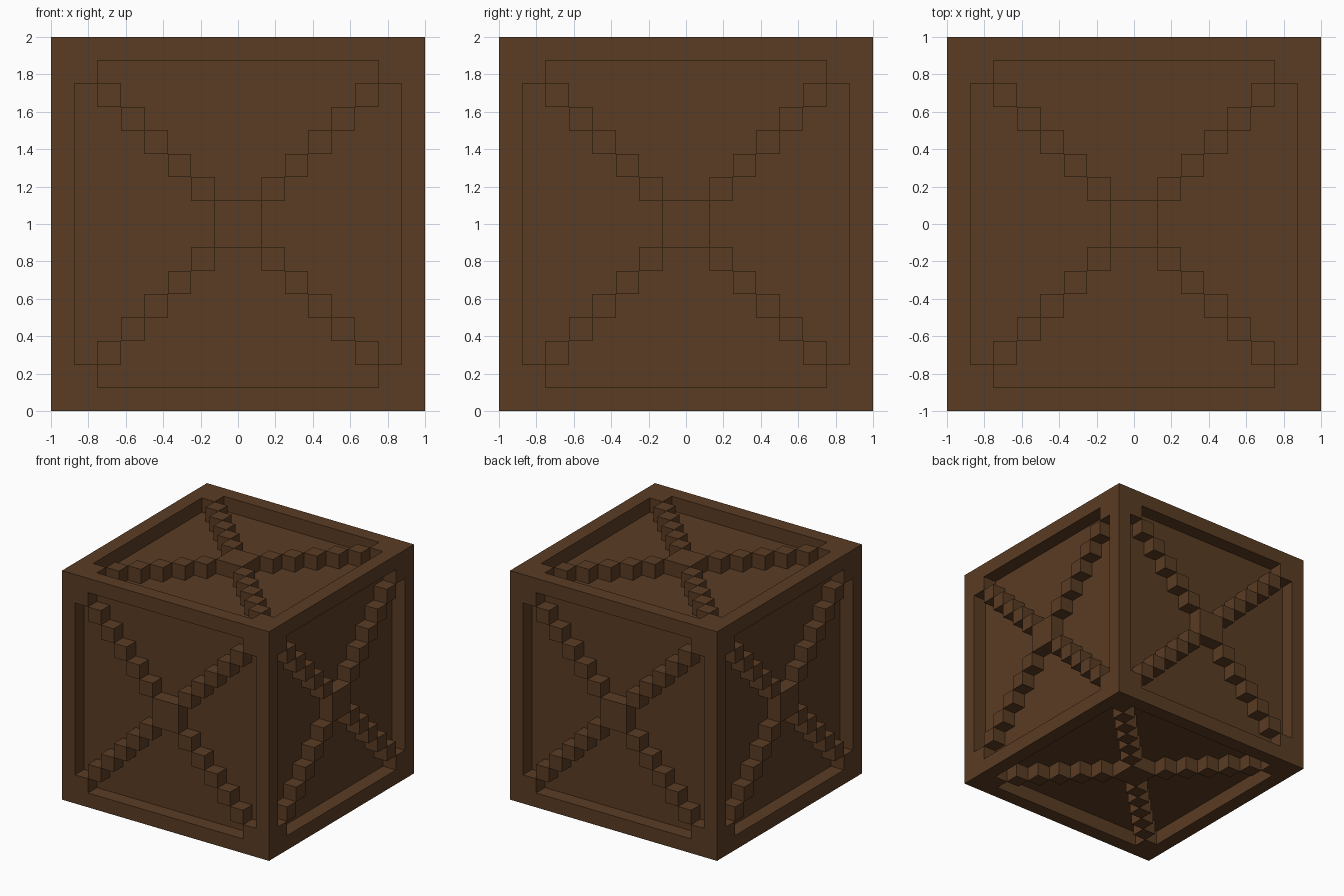
import bpy, bmesh, math
from mathutils import Matrix, Vector

cube = bpy.data.objects.get("Cube")
if cube:
    bpy.data.objects.remove(cube, do_unlink=True)

U = 0.125                      # one block of the 16 x 16 x 16 crate
CENTRE = Vector((0, 0, 1))

# Single wood colour
wood = bpy.data.materials.new("dark_brown_wood")
wood.use_nodes = True
colour = (0.102, 0.045, 0.017, 1)
wood.diffuse_color = colour
bsdf = wood.node_tree.nodes["Principled BSDF"]
bsdf.inputs["Base Color"].default_value = colour
bsdf.inputs["Roughness"].default_value = 0.9


def make_object(name, boxes, turn=Matrix.Identity(4)):
    """Join (centre, size) boxes into one flat-shaded object, turned about the crate centre."""
    bm = bmesh.new()
    for centre, size in boxes:
        bmesh.ops.create_cube(bm, size=1, matrix=Matrix.Translation(centre)
                              @ Matrix.Diagonal((*size, 1)))
    bm.transform(turn)
    mesh = bpy.data.meshes.new(name)
    bm.to_mesh(mesh)
    bm.free()
    mesh.materials.append(wood)
    obj = bpy.data.objects.new(name, mesh)
    obj.location = CENTRE
    bpy.context.collection.objects.link(obj)
    return obj


# Inner box whose sides are the recessed panels
make_object("inner_panels", [((0, 0, 0), (2 - 2 * U,) * 3)])

# Frame: four full-height posts, with rails fitted between them
edge = 1 - U / 2
span = 2 - 2 * U
beams = []
for a in (-edge, edge):
    for b in (-edge, edge):
        beams.append(((a, b, 0), (U, U, 2)))
        beams.append(((0, a, b), (span, U, U)))
        beams.append(((a, 0, b), (U, span, U)))
make_object("frame", beams)

# Stepped cross brace: a square hub and four diagonal arms of single blocks
brace = [((0, 0, edge), (2 * U, 2 * U, U))]
for k in range(1, 7):
    d = (k + 0.5) * U
    brace += [((sx * d, sy * d, edge), (U, U, U)) for sx in (-1, 1) for sy in (-1, 1)]

# The same brace on all six sides
sides = {"top": ("X", 0), "front": ("X", 90), "bottom": ("X", 180),
         "back": ("X", -90), "left": ("Y", 90), "right": ("Y", -90)}
for side, (axis, angle) in sides.items():
    make_object(side + "_cross_brace", brace,
                Matrix.Rotation(math.radians(angle), 4, axis))
